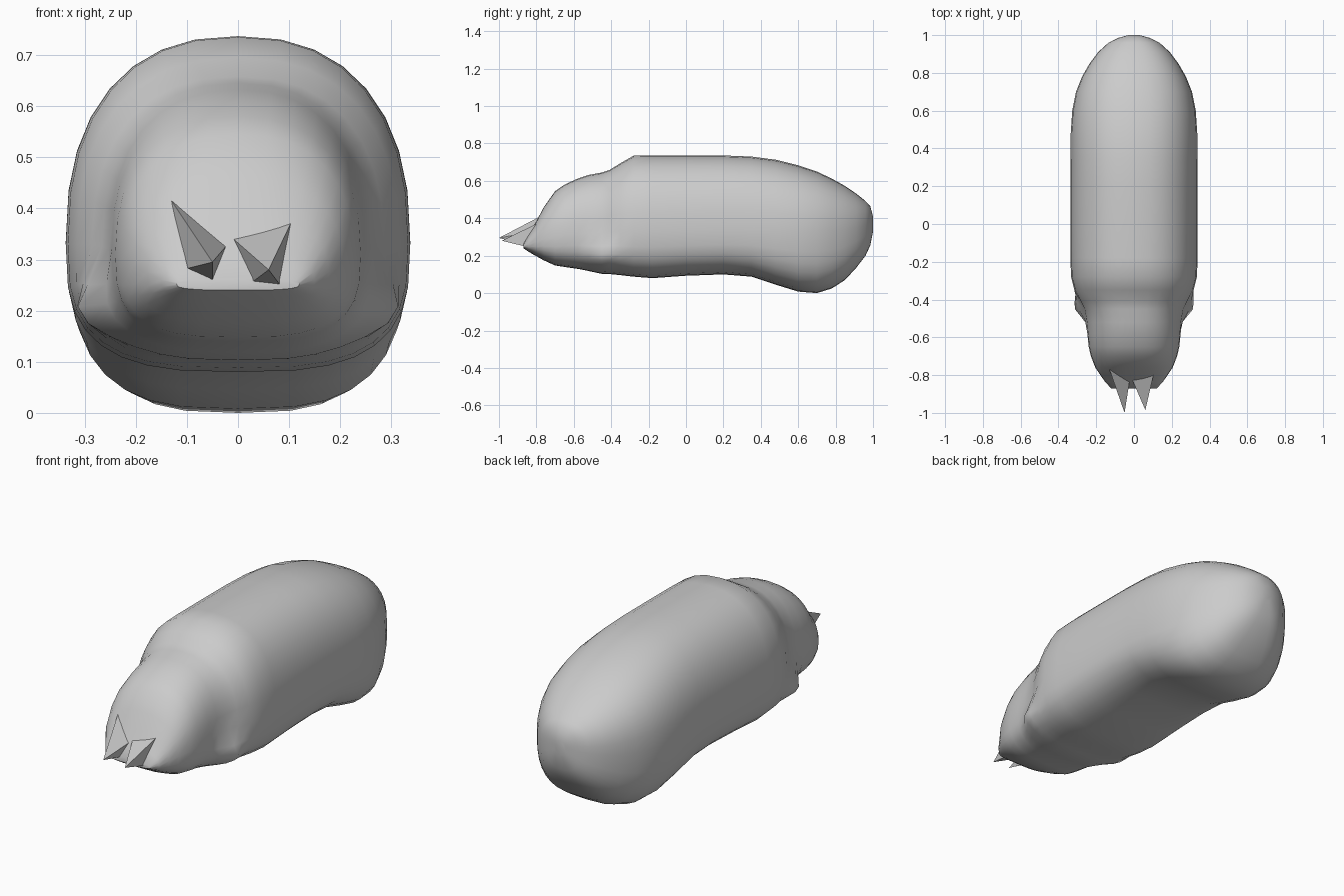
import bpy, bmesh
from math import sin, cos, tau, exp

SEG = 32


def make_object(name, bm, angle=40):
    bmesh.ops.recalc_face_normals(bm, faces=bm.faces)
    me = bpy.data.meshes.new(name)
    bm.to_mesh(me)
    bm.free()
    ob = bpy.data.objects.new(name, me)
    bpy.context.collection.objects.link(ob)
    bpy.ops.object.select_all(action='DESELECT')
    ob.select_set(True)
    bpy.context.view_layer.objects.active = ob
    bpy.ops.object.shade_smooth_by_angle(angle=angle * tau / 360)
    return ob


def power(v, e):
    return (abs(v) ** e) * (1 if v >= 0 else -1)


def ring(bm, y, top, bottom, width, mid, flare=0.0):
    """Rounded-box cross-section; flare pushes out the low side folds."""
    verts = []
    for i in range(SEG):
        a = tau * i / SEG
        n = 2.35 if sin(a) >= 0 else 3.0
        height = top - mid if sin(a) >= 0 else mid - bottom
        x = width * power(cos(a), 2 / n)
        z = mid + height * power(sin(a), 2 / n)
        x += flare * power(cos(a), 0.7) * exp(-((z - 0.19) / 0.07) ** 2)
        verts.append(bm.verts.new((x, y, z)))
    return verts


def loft(name, sections):
    bm = bmesh.new()
    rings = [ring(bm, *s) for s in sections]
    for a, b in zip(rings, rings[1:]):
        for i in range(SEG):
            j = (i + 1) % SEG
            bm.faces.new((a[i], a[j], b[j], b[i]))
    bm.faces.new(rings[0])
    bm.faces.new(rings[-1])
    return make_object(name, bm)


# Body and head: y, top, bottom, half width, widest height, side fold
loft("body", [
    (-0.87, 0.265, 0.240, 0.120, 0.252),
    (-0.84, 0.320, 0.220, 0.150, 0.260),
    (-0.80, 0.385, 0.197, 0.178, 0.275),
    (-0.76, 0.460, 0.175, 0.205, 0.290),
    (-0.70, 0.545, 0.148, 0.228, 0.300),
    (-0.65, 0.580, 0.140, 0.240, 0.310),
    (-0.58, 0.612, 0.130, 0.247, 0.320),
    (-0.52, 0.632, 0.118, 0.252, 0.320, 0.02),
    (-0.45, 0.645, 0.103, 0.265, 0.325, 0.07),
    (-0.41, 0.658, 0.102, 0.285, 0.330, 0.05),
    (-0.35, 0.695, 0.096, 0.315, 0.330, 0.01),
    (-0.28, 0.735, 0.088, 0.333, 0.330),
    (-0.18, 0.737, 0.080, 0.337, 0.330),
    (0.00, 0.737, 0.093, 0.337, 0.335),
    (0.20, 0.736, 0.100, 0.336, 0.340),
    (0.35, 0.730, 0.088, 0.335, 0.340),
    (0.48, 0.713, 0.045, 0.335, 0.335),
    (0.60, 0.683, 0.008, 0.327, 0.330),
    (0.70, 0.650, 0.000, 0.307, 0.330),
    (0.78, 0.612, 0.025, 0.275, 0.335),
    (0.85, 0.573, 0.070, 0.235, 0.340),
    (0.91, 0.532, 0.135, 0.190, 0.350),
    (0.96, 0.492, 0.200, 0.135, 0.360),
    (0.985, 0.465, 0.255, 0.085, 0.370),
    (1.00, 0.410, 0.330, 0.030, 0.375),
])


def fang(name, tip, base):
    bm = bmesh.new()
    t = bm.verts.new(tip)
    b = [bm.verts.new(p) for p in base]
    for i in range(len(b)):
        bm.faces.new((t, b[i], b[(i + 1) % len(b)]))
    bm.faces.new(b)
    make_object(name, bm)


# Pair of pinched mandibles on the face
fang("left_mandible", (-0.05, -1.0, 0.295),
     [(-0.13, -0.77, 0.415), (-0.02, -0.81, 0.33),
      (-0.05, -0.83, 0.25), (-0.11, -0.82, 0.28)])
fang("right_mandible", (0.06, -0.985, 0.28),
     [(0.11, -0.77, 0.385), (0.09, -0.82, 0.24),
      (0.02, -0.83, 0.25), (-0.02, -0.80, 0.35)])
